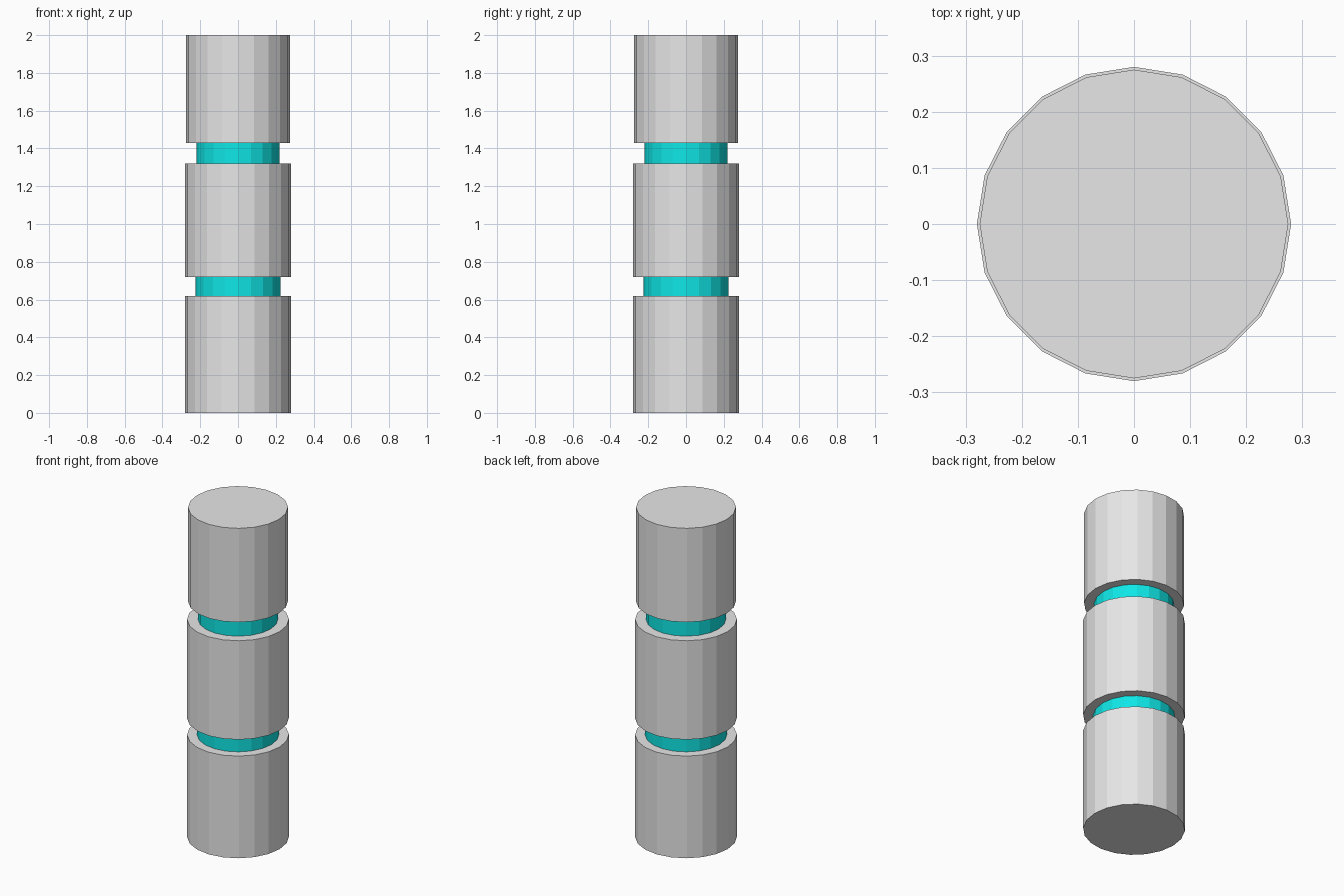
import bpy

if "Cube" in bpy.data.objects:
    bpy.data.objects.remove(bpy.data.objects["Cube"])


def material(name, rgb):
    m = bpy.data.materials.new(name)
    m.diffuse_color = (*rgb, 1.0)
    m.use_nodes = True
    m.node_tree.nodes["Principled BSDF"].inputs["Base Color"].default_value = m.diffuse_color
    return m


grey = material("light_grey", (0.8, 0.8, 0.8))
cyan = material("cyan", (0.005, 0.8, 0.8))

# Stacked column: name, radius, bottom, top, colour
PARTS = [
    ("lower_segment", 0.28, 0.0, 0.62, grey),
    ("lower_ring", 0.225, 0.62, 0.72, cyan),
    ("middle_segment", 0.28, 0.72, 1.32, grey),
    ("upper_ring", 0.22, 1.32, 1.43, cyan),
    ("top_segment", 0.275, 1.43, 2.0, grey),
]

# Each part is a flat-shaded 20-sided cylinder with a corner on the x axis
for name, radius, bottom, top, mat in PARTS:
    bpy.ops.mesh.primitive_cylinder_add(
        vertices=20, radius=radius, depth=top - bottom,
        location=(0, 0, (bottom + top) / 2))
    part = bpy.context.object
    part.name = name
    part.data.materials.append(mat)
